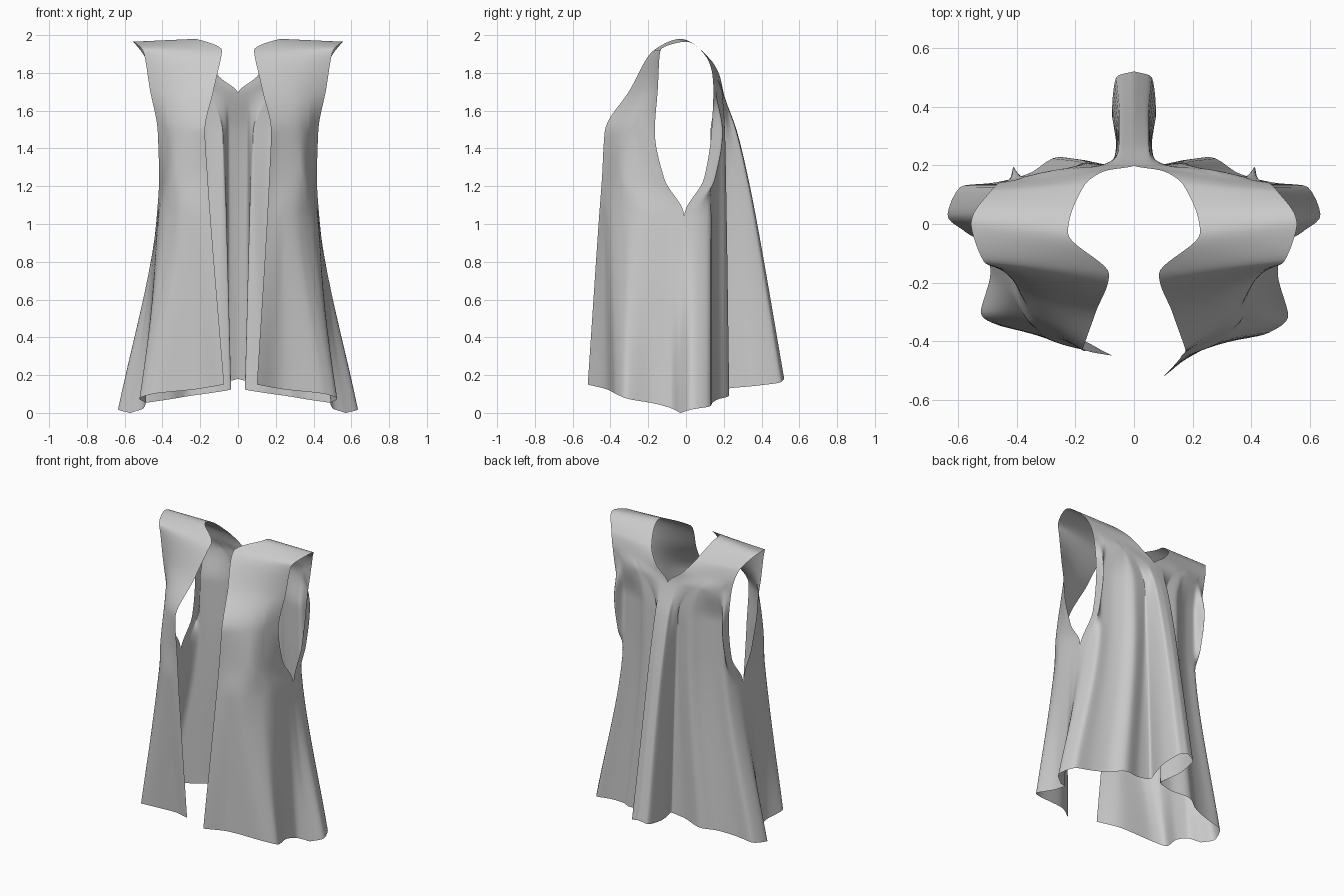
import bpy, bmesh
from mathutils import Vector

if "Cube" in bpy.data.objects:
    bpy.data.objects.remove(bpy.data.objects["Cube"])

COLS = 48      # samples across each panel
STEPS = 10     # samples between key rows


def tangent(a, b):
    """Slope that never overshoots between two neighbouring slopes."""
    return Vector([2 * p * q / (p + q) if p * q > 0 else 0 for p, q in zip(a, b)])


def spline(pts, ts, samples):
    """Smooth curve through pts at parameters ts, evaluated at samples."""
    slope = [(pts[i + 1] - pts[i]) / (ts[i + 1] - ts[i]) for i in range(len(pts) - 1)]
    tan = [slope[0]] + [tangent(a, b) for a, b in zip(slope, slope[1:])] + [slope[-1]]
    out, i = [], 0
    for s in samples:
        while i < len(slope) - 1 and s > ts[i + 1]:
            i += 1
        h = ts[i + 1] - ts[i]
        x = (s - ts[i]) / h
        e = x * x * (3 - 2 * x)
        out.append(pts[i].lerp(pts[i + 1], e) + tan[i] * (h * x * (1 - x) ** 2)
                   - tan[i + 1] * (h * x * x * (1 - x)))
    return out


def row(z0, z1, *xy):
    """Cross-section from the centre to the side, height sliding z0 -> z1."""
    n = len(xy) - 1
    pts = [Vector((x, y, z0 + (z1 - z0) * i / n)) for i, (x, y) in enumerate(xy)]
    return spline(pts, [i / n for i in range(n + 1)], [c / COLS for c in range(COLS + 1)])


def back_row(z0, z1, depth, wide, side, end):
    """Back section: deep centre fold, a shallow ripple, then the side fold."""
    f = depth - .2
    return row(z0, z1, (0, depth), (.8 * wide, depth - .06 * f), (wide, .2 + .55 * f),
               (.09 - .17 * f, .21), (.2 * side, .2), (.4 * side, .2 + .09 * f),
               (.57 * side, .17), (.76 * side, .14), (.92 * side, .13), (side, end[1] + .06), end)


def mix(a, b):
    return [p.lerp(q, .5) for p, q in zip(a, b)]


# front panel cross-sections, opening edge -> side seam / armhole
seam, armpit = (.57, -.03), (.43, -.01)
hem = row(.16, .01, (.10, -.52), (.24, -.42), (.46, -.37), (.525, -.31), (.49, -.17), (.5, -.08), seam)
chest = row(1.5, 1.5, (.175, -.43), (.34, -.31), (.425, -.165))
collar = row(1.93, 1.93, (.085, -.17), (.505, -.135))
front = [hem,
         row(1.05, 1.05, (.155, -.46), (.32, -.385), (.42, -.22), armpit),
         row(1.25, 1.25, (.165, -.445), (.36, -.33), (.418, -.115)),
         chest, mix(chest, collar), collar]
shoulder = row(1.99, 1.975, (.225, -.03), (.555, 0))
# back panel cross-sections, neckline down to the hem
back = [row(1.88, 1.89, (.17, .13), (.49, .11)),
        row(1.79, 1.8, (.1, .18), (.46, .14)),
        row(1.7, 1.72, (0, .2), (.22, .19), (.445, .145)),
        back_row(1.5, 1.5, .27, .06, .41, (.42, .135)),
        back_row(1.25, 1.25, .33, .06, .41, (.415, .095)),
        back_row(1.05, 1.05, .37, .06, .425, armpit),
        back_row(.19, .01, .52, .075, .635, seam)]
rows = front + [shoulder] + back
# running length over the shoulder, front hem -> back hem
ts = [r[0].z for r in front] + [2.1] + [4.2 - r[0].z for r in back]
samples = [a + (b - a) * k / STEPS for a, b in zip(ts, ts[1:]) for k in range(STEPS)] + [ts[-1]]
columns = [spline([r[c] for r in rows], ts, samples) for c in range(COLS + 1)]

# side seam: join front and back below the armhole
side = columns[-1]
for j in range(STEPS + 1):
    mid = (side[j] + side[-1 - j]) / 2
    side[j], side[-1 - j] = mid.copy(), mid.copy()

bm = bmesh.new()
for s in (1, -1):
    grid = []
    for c, col in enumerate(columns):
        line = []
        for j, p in enumerate(col):
            q = Vector((p.x * s, p.y, p.z))
            # the left front hangs a little further over and back
            if s < 0 and j < 3 * STEPS:
                q += Vector((.03, .08, 0)) * ((1 - c / COLS) ** 3 * max(0, 1 - p.z / 1.5))
            line.append(bm.verts.new(q))
        grid.append(line)
    for c in range(COLS):
        for j in range(len(samples) - 1):
            f = [grid[c][j], grid[c + 1][j], grid[c + 1][j + 1], grid[c][j + 1]]
            bm.faces.new(f if s > 0 else f[::-1])
bmesh.ops.remove_doubles(bm, verts=bm.verts, dist=.0005)
low = min(v.co.z for v in bm.verts)
for v in bm.verts:
    v.co.z -= low
for f in bm.faces:
    f.smooth = True
me = bpy.data.meshes.new("draped_vest")
bm.to_mesh(me)
bm.free()
vest = bpy.data.objects.new("draped_vest", me)
bpy.context.collection.objects.link(vest)
